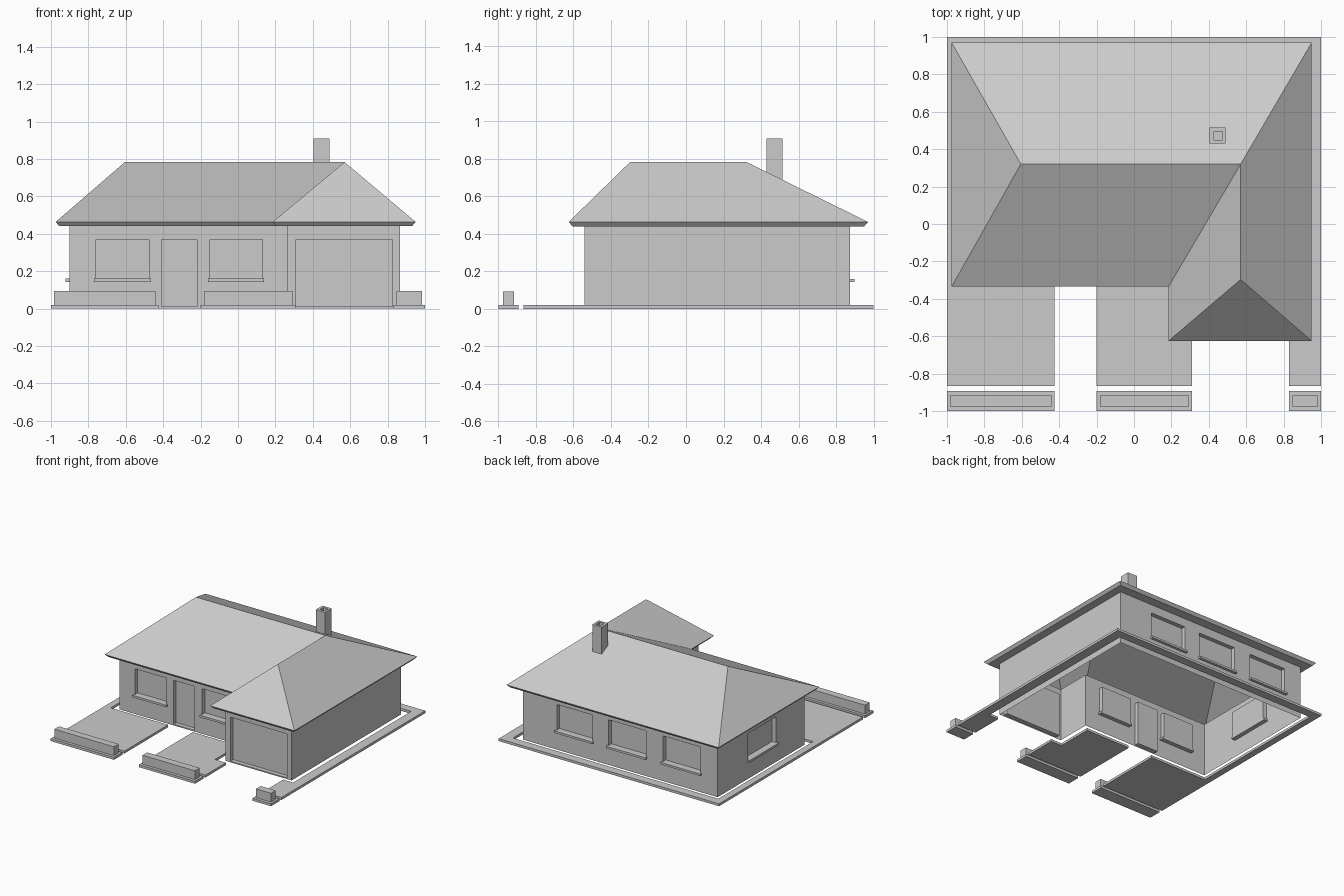
import bpy, bmesh
from mathutils import Vector

if "Cube" in bpy.data.objects:
    bpy.data.objects.remove(bpy.data.objects["Cube"])


def make(name, faces):
    """Object from a list of faces, each a list of 3D points."""
    bm = bmesh.new()
    for f in faces:
        bm.faces.new([bm.verts.new(p) for p in f])
    bmesh.ops.remove_doubles(bm, verts=bm.verts, dist=0.0005)
    me = bpy.data.meshes.new(name)
    bm.to_mesh(me)
    bm.free()
    ob = bpy.data.objects.new(name, me)
    bpy.context.collection.objects.link(ob)
    return ob


def ring(low, high):
    n = len(low)
    return [[low[i], low[(i + 1) % n], high[(i + 1) % n], high[i]] for i in range(n)]


def at(pts, z):
    return [(x, y, z) for x, y in pts]


def prism(name, pts, z0, z1):
    """Counter-clockwise outline extruded from z0 to z1."""
    lo, hi = at(pts, z0), at(pts, z1)
    return make(name, ring(lo, hi) + [hi, lo[::-1]])


def rect(x0, x1, y0, y1):
    return [(x0, y0), (x1, y0), (x1, y1), (x0, y1)]


TOP, DEPTH = 0.44, 0.035
WZ = (0.155, 0.37)   # window heights
DZ = (0.01, 0.37)    # door heights


def wall(name, a, b, openings=()):
    """Wall from a to b with recessed openings (u0, u1, (z0, z1)) along it."""
    a, b = Vector((*a, 0)), Vector((*b, 0))
    d = (b - a).normalized()
    inward = Vector((-d.y, d.x, 0))

    def P(u, z, k=0.0):
        return a + d * u + inward * k + Vector((0, 0, z))

    def quad(u0, u1, z0, z1, k=0.0):
        return [P(u0, z0, k), P(u1, z0, k), P(u1, z1, k), P(u0, z1, k)]

    faces, u = [], 0.0
    for i, (u0, u1, (z0, z1)) in enumerate(sorted(openings)):
        faces += [quad(u, u0, 0, TOP), quad(u0, u1, 0, z0), quad(u0, u1, z1, TOP)]
        faces += ring(quad(u0, u1, z0, z1), quad(u0, u1, z0, z1, DEPTH))
        faces.append(quad(u0, u1, z0, z1, DEPTH))
        u = u1
        if z0 == WZ[0]:  # window sill
            pts = [P(u0 - .01, 0, -.022), P(u1 + .01, 0, -.022),
                   P(u1 + .01, 0, DEPTH), P(u0 - .01, 0, DEPTH)]
            prism(f"{name}_sill_{i}", [(p.x, p.y) for p in pts], 0.143, 0.16)
    faces.append(quad(u, (b - a).length, 0, TOP))
    make(name, faces)


# Walls, walked counter-clockwise from the front left corner
L, R, F, G, B, W = -0.90, 0.865, -0.25, -0.54, 0.875, 0.265
house = [(L, F), (W, F), (W, G), (R, G), (R, B), (L, B)]
wall("front_wall", house[0], house[1],
     [(-.76 - L, -.475 - L, WZ), (-.41 - L, -.22 - L, DZ), (-.15 - L, .13 - L, WZ)])
wall("garage_side_wall", house[1], house[2])
wall("garage_front_wall", house[2], house[3], [(.31 - W, .825 - W, DZ)])
wall("right_wall", house[3], house[4])
wall("back_wall", house[4], house[5],
     [(R - x1, R - x0, WZ) for x0, x1 in ((.235, .56), (-.25, .09), (-.745, -.405))])
wall("left_wall", house[5], house[0], [(B - .48, B - .12, WZ)])

# Hipped roof with a front wing, bevelled eave and soffit
eave = [(-.975, -.335), (.185, -.335), (.185, -.625), (.95, -.625), (.95, .97), (-.975, .97)]
lower = [(-.955, -.315), (.205, -.315), (.205, -.605), (.93, -.605), (.93, .95), (-.955, .95)]
a, b, c, d, e, f = E = at(eave, 0.463)
g, h, i = (-.605, .32, .783), (.57, .32, .783), (.57, -.297, .783)
roof = [[a, b, h, g], [b, c, i, h], [c, d, i], [d, e, h, i], [e, f, g, h], [f, a, g]]
roof += ring(at(lower, TOP), E) + ring(at(house, TOP), at(lower, TOP))
make("roof", roof)

# Chimney with an open flue
o, q = rect(.405, .49, .43, .515), rect(.428, .472, .45, .495)
make("chimney", ring(at(o, .66), at(o, .908)) + ring(at(o, .908), at(q, .908))
     + ring(at(q, .908), at(q, .80)) + [at(q, .80)])

# Lawns: one wraps around the house, one sits between path and drive
prism("outer_lawn", [(-1, -.865), (-.425, -.865), (-.425, -.30), (-.945, -.30), (-.945, .93),
                     (.92, .93), (.92, -.60), (.83, -.60), (.83, -.865), (1, -.865),
                     (1, 1), (-1, 1)], 0, .02)
prism("middle_lawn", [(-.2, -.865), (.31, -.865), (.31, -.60), (.21, -.60),
                      (.21, -.30), (-.2, -.30)], 0, .02)

# Low garden walls on plinths along the street
for n, (x0, x1) in enumerate(((-1, -.425), (-.2, .31), (.83, 1))):
    prism(f"plinth_{n}", rect(x0, x1, -1, -.893), 0, .02)
    prism(f"garden_wall_{n}", rect(x0 + .017, x1 - .017, -.976, -.916), .02, .093)
